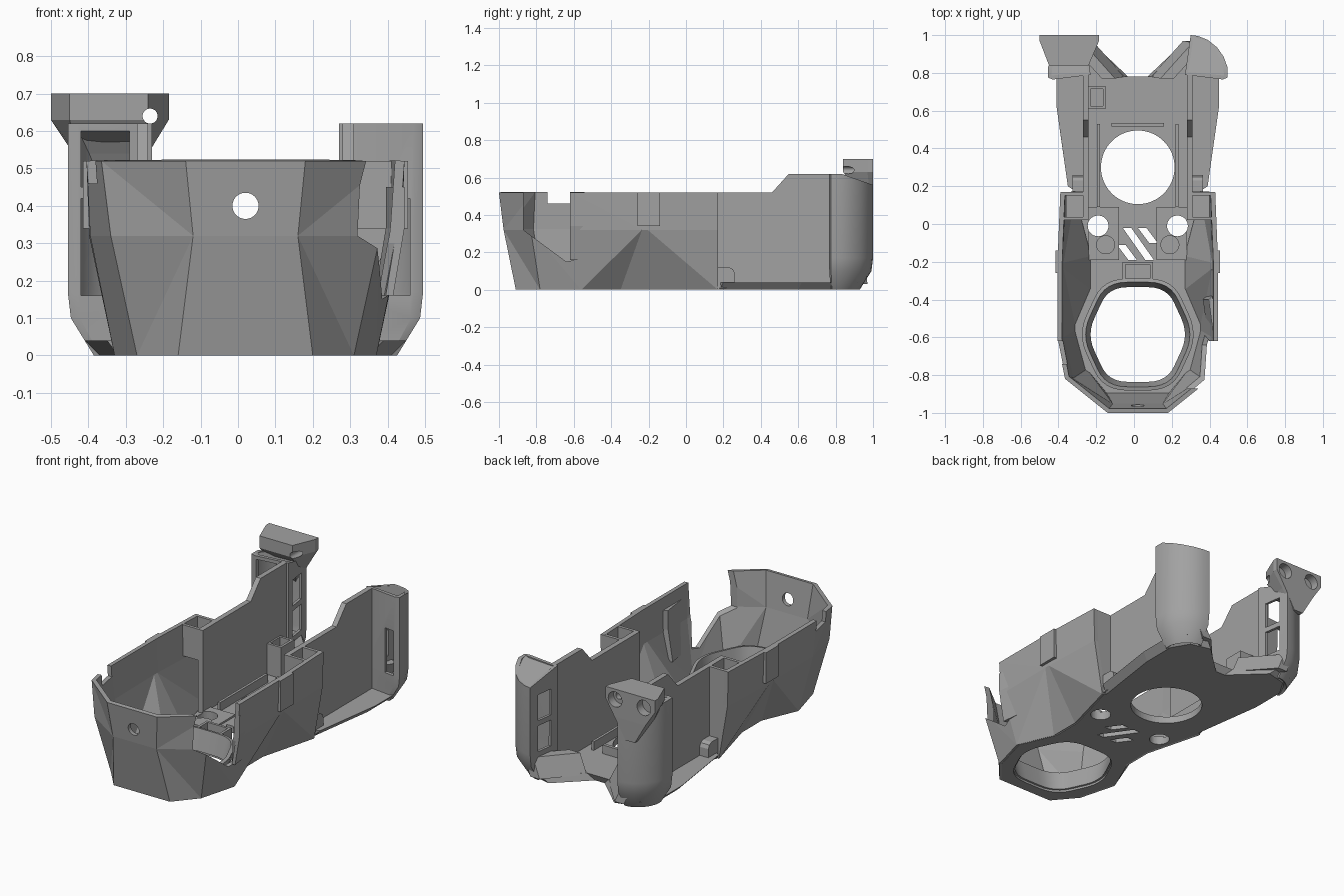
import bpy, bmesh, math
from mathutils import Vector

cube = bpy.data.objects.get("Cube")
if cube:
    bpy.data.objects.remove(cube)

CX = 0.02   # symmetry plane of the tray
TOP = 0.52
grey = bpy.data.materials.new("plain grey")
grey.use_nodes = True
grey.diffuse_color = (0.36, 0.36, 0.36, 1)
grey.node_tree.nodes["Principled BSDF"].inputs["Base Color"].default_value = (0.36, 0.36, 0.36, 1)


def loft(name, rings, closed=True, cap=True, creased=False):
    """Skin a stack of equal-length point rings."""
    bm = bmesh.new()
    rows = [[bm.verts.new(p) for p in ring] for ring in rings]
    n = len(rows[0])
    for a, b in zip(rows, rows[1:]):
        for i in range(n if closed else n - 1):
            j = (i + 1) % n
            bm.faces.new((a[i], a[j], b[j], b[i]))
    if cap:
        bm.faces.new(rows[0][::-1])
        bm.faces.new(rows[-1])
        bmesh.ops.recalc_face_normals(bm, faces=bm.faces[:])
    if creased:
        bmesh.ops.triangulate(bm, faces=bm.faces[:], quad_method="LONG_EDGE")
    mesh = bpy.data.meshes.new(name)
    bm.to_mesh(mesh)
    bm.free()
    mesh.materials.append(grey)
    ob = bpy.data.objects.new(name, mesh)
    bpy.context.scene.collection.objects.link(ob)
    return ob


def prism(name, pts, axis, a, b):
    """Extrude a 2D outline along an axis from a to b."""
    place = {"x": lambda p, t: (t, p[0], p[1]),
             "y": lambda p, t: (p[0], t, p[1]),
             "z": lambda p, t: (p[0], p[1], t)}[axis]
    return loft(name, [[place(p, t) for p in pts] for t in (a, b)])


def box(name, x0, x1, y0, y1, z0, z1):
    return prism(name, [(x0, y0), (x1, y0), (x1, y1), (x0, y1)], "z", z0, z1)


def side_box(name, s, h0, h1, y0, y1, z0, z1):
    x0, x1 = sorted((CX + s * h0, CX + s * h1))
    return box(name, x0, x1, y0, y1, z0, z1)


def disc(x, y, r, n=40):
    return [(x + r * math.cos(k * math.tau / n), y + r * math.sin(k * math.tau / n)) for k in range(n)]


def bake(ob):
    bpy.context.view_layer.update()
    dg = bpy.context.evaluated_depsgraph_get()
    mesh = bpy.data.meshes.new_from_object(ob.evaluated_get(dg))
    ob.modifiers.clear()
    ob.data = mesh


def thicken(ob, t):
    m = ob.modifiers.new("thickness", "SOLIDIFY")
    m.thickness = t
    m.offset = -1
    bake(ob)


def cut(ob, cutters):
    for c in cutters:
        m = ob.modifiers.new("cut", "BOOLEAN")
        m.operation = "DIFFERENCE"
        m.solver = "EXACT"
        m.object = c
    bake(ob)
    for c in cutters:
        bpy.data.objects.remove(c)


def both(half):
    """Left rear -> front -> right rear outline from a half profile."""
    return [(CX - h, y) for h, y in reversed(half)] + [(CX + h, y) for h, y in half]


def rounded(pts, f=0.35, n=6):
    out = []
    for i, p in enumerate(pts):
        p, a, b = Vector(p), Vector(pts[i - 1]), Vector(pts[(i + 1) % len(pts)])
        s, e = p.lerp(a, f), p.lerp(b, f)
        out += [tuple(s.lerp(p, k / n).lerp(p.lerp(e, k / n), k / n)) for k in range(n + 1)]
    return out


def at(pts, z):
    return [(x, y, z) for x, y in pts]


# Faceted front shell, pinched to a peak above the waist
low = [(.18, -.91), (.29, -.78), (.35, -.56), (.26, -.35), (.26, -.17), (.35, .17)]
mid = [(.14, -.975), (.36, -.83), (.415, -.6), (.418, -.235), (.418, -.205), (.405, .17)]
high = [(.16, -1.0), (.385, -.82), (.425, -.62), (.425, -.4), (.425, -.2), (.41, .17)]
shell = loft("front_shell", [at(both(low), 0), at(both(mid), .32), at(both(high), TOP)],
             closed=False, cap=False, creased=True)
thicken(shell, .025)
slot = [(-.87, .6), (-.87, .32), (-.64, .15), (-.59, .16), (-.62, .3), (-.62, .6)]
cut(shell, [prism("slot_cutter", slot, "x", .28, .6),
            box("notch_cutter", -.6, -.28, -.74, -.62, .46, .6),
            prism("hole_cutter", disc(CX, .4, .035), "y", -1.1, -.85)])

# Flared lip behind the side slot
lip = [(.415, -.38), (.445, -.62), (.425, -.62), (.395, -.4)]
loft("slot_lip", [at([(x - .03, y) for x, y in lip], .16), at(lip, .34), at(lip, .45)])

# Floor plate with its openings
rear = [(.37, .2), (.43, .62), (.43, .82), (.37, .92), (.25, .95), (.07, .78)]
front = [(h - .01, y + .01) for h, y in low]
floor = loft("floor", [at(both(front + [(h - .04, y - .02) for h, y in rear]), 0),
                       at(both(front + rear), .04)])
hexagon = [(.28, 0), (.16, .26), (-.16, .26), (-.28, 0), (-.16, -.26), (.16, -.26)]
lens = rounded(hexagon)


def lens_ring(k):
    return [(CX + x * k, -.585 + y * k) for x, y in lens]


cutters = [prism("lens_cutter", lens_ring(1), "z", -.1, .2),
           prism("round_cutter", disc(CX, .3, .195, 64), "z", -.1, .2)]
cutters += [prism("screw_cutter", disc(CX + s * .21, -.01, .055), "z", -.1, .2) for s in (1, -1)]
for x0, y0, x1, y1 in [(-.06, -.02, .06, -.19), (.02, -.02, .08, -.1), (-.09, -.11, -.03, -.19)]:
    cutters.append(prism("vent_cutter", [(x0, y0), (x1, y1), (x1 + .045, y1), (x0 + .045, y0)], "z", -.1, .2))
cut(floor, cutters)

# Collar round the large opening
collar = loft("lens_collar", [at(lens_ring(1.04), .01), at(lens_ring(1.14), .13)], True, False)
thicken(collar, .02)

# Rear side walls, pockets, ledge clips and corner posts
wall = [(.02, .03), (.02, TOP), (.46, TOP), (.55, .62), (.79, .62), (.79, .03)]
post = [(.25, .79), (.45, .765), (.475, .775), (.475, .83), (.455, .885), (.42, .935),
        (.37, .975), (.32, .995), (.28, 1.0)]
clip = [(.172, .01), (.26, .01), (.26, .09), (.25, .11), (.23, .12), (.172, .12)]
for s, side in ((1, "left"), (-1, "right")):
    prism(side + "_rear_wall", wall, "x", CX + s * .26, CX + s * .29)
    closing = [(.27, .01), (.33, .01), (.39, .32), (.395, TOP), (.27, TOP)]
    prism(side + "_step_wall", [(CX + s * h, z) for h, z in closing], "y", .15, .169)
    side_box(side + "_pocket_front", s, .26, .4, .02, .038, .34, TOP)
    side_box(side + "_pocket_floor", s, .27, .38, .03, .16, .34, .36)
    prism(side + "_ledge_clip", clip, "x", CX + s * .285, CX + s * .345)
    side_box(side + "_outer_boss", s, .40, .435, -.26, -.14, .34, TOP)
    pad = side_box(side + "_floor_pad", s, .1, .26, -.19, .09, .035, .05)
    cut(pad, [prism("pad_cutter", disc(CX + s * .21, -.01, .055), "z", 0, .1)])
    prism(side + "_round_boss", disc(CX + s * .17, -.11, .05), "z", .04, .065)
    side_box(side + "_floor_rail", s, .2, .215, .09, .53, .03, .09)

    # Hollow corner post, drawn in at its foot, with a lid sloping to the rear
    def ring(k, z, slope=0):
        pts = [(CX + s * (.27 + (h - .27) * k), .79 + (y - .79) * k, z - slope * max(0, y - .83))
               for h, y in post]
        return pts if s > 0 else pts[::-1]
    fall = .35
    corner = loft(side + "_corner_post", [ring(.66, 0), ring(.96, .1), ring(1, .17), ring(1, .62, fall)],
                  True, False)
    thicken(corner, .022)
    holes = [side_box("window_cutter", s, .38, .44, .74, .82, .16, .42),
             side_box("window_cutter", s, .2, .31, .84, .94, .17, .32),
             side_box("window_cutter", s, .2, .31, .84, .94, .35, .5)]
    if s < 0:
        holes.append(side_box("window_cutter", s, .31, .44, .74, .82, .45, .6))
    cut(corner, holes)
    loft(side + "_post_lid", [ring(.97, .6, fall), ring(.97, .619, fall)])

    # Sloping wing at the rear lip
    wing = [(.07, .78), (.14, .78), (.27, .92), (.3, .97), (.24, .97)]
    foot = [(CX + s * h, y, .03) for h, y in wing]
    crest = [(CX + s * (h + .05), y - .01, .14) for h, y in wing]
    loft(side + "_rear_wing", [foot, crest])

# Sensor bracket on the taller corner
brow = [(-.5, 1.0), (-.185, 1.0), (-.185, .97), (-.24, .84), (-.45, .84), (-.5, .97)]
neck = [(-.44, 1.0), (-.24, 1.0), (-.24, .98), (-.255, .9), (-.43, .9), (-.44, .98)]
tip = [(-.37, .998), (-.31, .998), (-.31, .985), (-.31, .97), (-.37, .97), (-.37, .985)]
bracket = loft("sensor_bracket", [at(tip, .42), at(neck, .54), at(brow, .63), at(brow, .70)])
cups = [prism("bore_cutter", disc(-.235, .64, .02), "y", .7, 1.1)]
for x in (-.43, -.245):
    cups.append(prism("cup_cutter", disc(x, .64, .044), "y", .95, 1.1))
cut(bracket, cups)

# Small fittings inside the tray
box("cross_bar", -.12, .16, .515, .535, .03, .09)
box("centre_catch_back", -.06, .10, -.215, -.2, .03, .13)
for x in (-.06, .085):
    box("centre_catch_side", x, x + .015, -.29, -.2, .03, .13)
holder = box("wall_holder", -.245, -.15, .61, .73, .03, .22)
cut(holder, [box("holder_cutter", -.23, -.165, .625, .715, .08, .3)])

# Crisp facets everywhere, smooth only on gentle curves
for ob in bpy.context.scene.objects:
    if ob.type == "MESH" and ("post" in ob.name or ob.name == "lens_collar"):
        bpy.ops.object.select_all(action="DESELECT")
        ob.select_set(True)
        bpy.context.view_layer.objects.active = ob
        bpy.ops.object.shade_smooth_by_angle(angle=math.radians(32))
